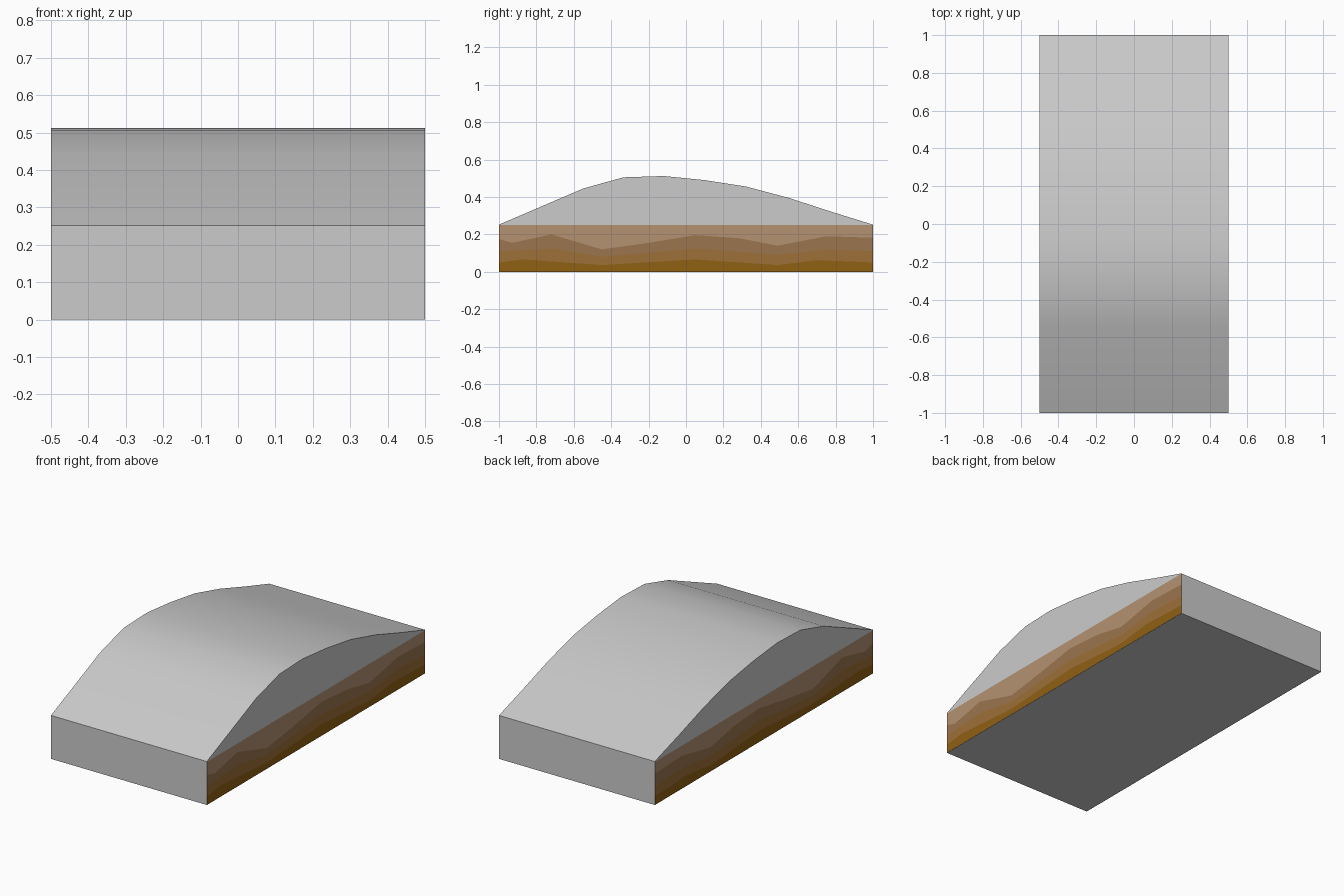
import bpy
import math

if "Cube" in bpy.data.objects:
    bpy.data.objects.remove(bpy.data.objects["Cube"])


def material(name, rgb):
    m = bpy.data.materials.new(name)
    m.diffuse_color = (*rgb, 1)
    m.use_nodes = True
    m.node_tree.nodes["Principled BSDF"].inputs["Base Color"].default_value = m.diffuse_color
    return m


def make(name, verts, faces, mat=None):
    me = bpy.data.meshes.new(name)
    me.from_pydata(verts, [], faces)
    ob = bpy.data.objects.new(name, me)
    bpy.context.collection.objects.link(ob)
    if mat:
        me.materials.append(mat)
    return ob


W = 0.5      # half width
EPS = 0.0006  # keeps the painted strata just clear of the block

# Rock hump: side profile swept across the width
top = [(-1, .252), (-.55, .445), (-.335, .505), (-.12, .512), (.1, .49),
       (.32, .456), (.55, .395), (.78, .32), (1, .252)]
profile = [(-1, 0)] + top + [(1, 0)]
n = len(profile)
verts = [(x, y, z) for x in (-W, W) for y, z in profile]
faces = [(i, i + n, (i + 1) % n + n, (i + 1) % n) for i in range(n)]
faces += [tuple(range(n)), tuple(reversed(range(n, 2 * n)))]
hump = make("rock_hump", verts, [tuple(reversed(f)) for f in faces])
bpy.context.view_layer.objects.active = hump
hump.select_set(True)
bpy.ops.object.shade_smooth_by_angle(angle=math.radians(30))

# Grass sheet under the hump
make("grass_sheet", [(-W, -1, .25), (W, -1, .25), (W, 1, .25), (-W, 1, .25)],
     [(0, 1, 2, 3)], material("grass", (.12, .3, .08)))


def stratum(name, lower, upper, rgb):
    """One layer outline, repeated on both long sides."""
    outline = lower + upper[::-1]
    k = len(outline)
    x = W + EPS
    v = [(s * x, y, z) for s in (1, -1) for y, z in outline]
    make(name, v, [tuple(range(k)), tuple(reversed(range(k, 2 * k)))],
         material(name, rgb))


# Soil layers, from bedrock up to the stone core of the hump
base = [(-1, 0), (1, 0)]
low = [(-1, .05), (-.87, .066), (-.45, .036), (.05, .066), (.49, .036),
       (.7, .062), (1, .05)]
mid = [(-1, .11), (-.7, .125), (-.45, .08), (.05, .125), (.49, .09),
       (.75, .12), (1, .11)]
high = [(-1, .175), (-.93, .155), (-.72, .2), (-.45, .12), (-.2, .155),
        (.05, .196), (.28, .18), (.49, .14), (.75, .19), (1, .182)]
ground = [(-1, .25), (1, .25)]
core = [(-.82, .25), (-.45, .322), (.32, .338), (.85, .25)]

stratum("bedrock_layer", base, low, (.28, .12, .007))
stratum("clay_layer", low, mid, (.34, .16, .04))
stratum("subsoil_layer", mid, high, (.33, .18, .08))
stratum("topsoil_layer", high, ground, (.46, .29, .165))
stratum("stone_core_layer", [core[0], core[-1]], core[1:-1], (.66, .66, .66))
